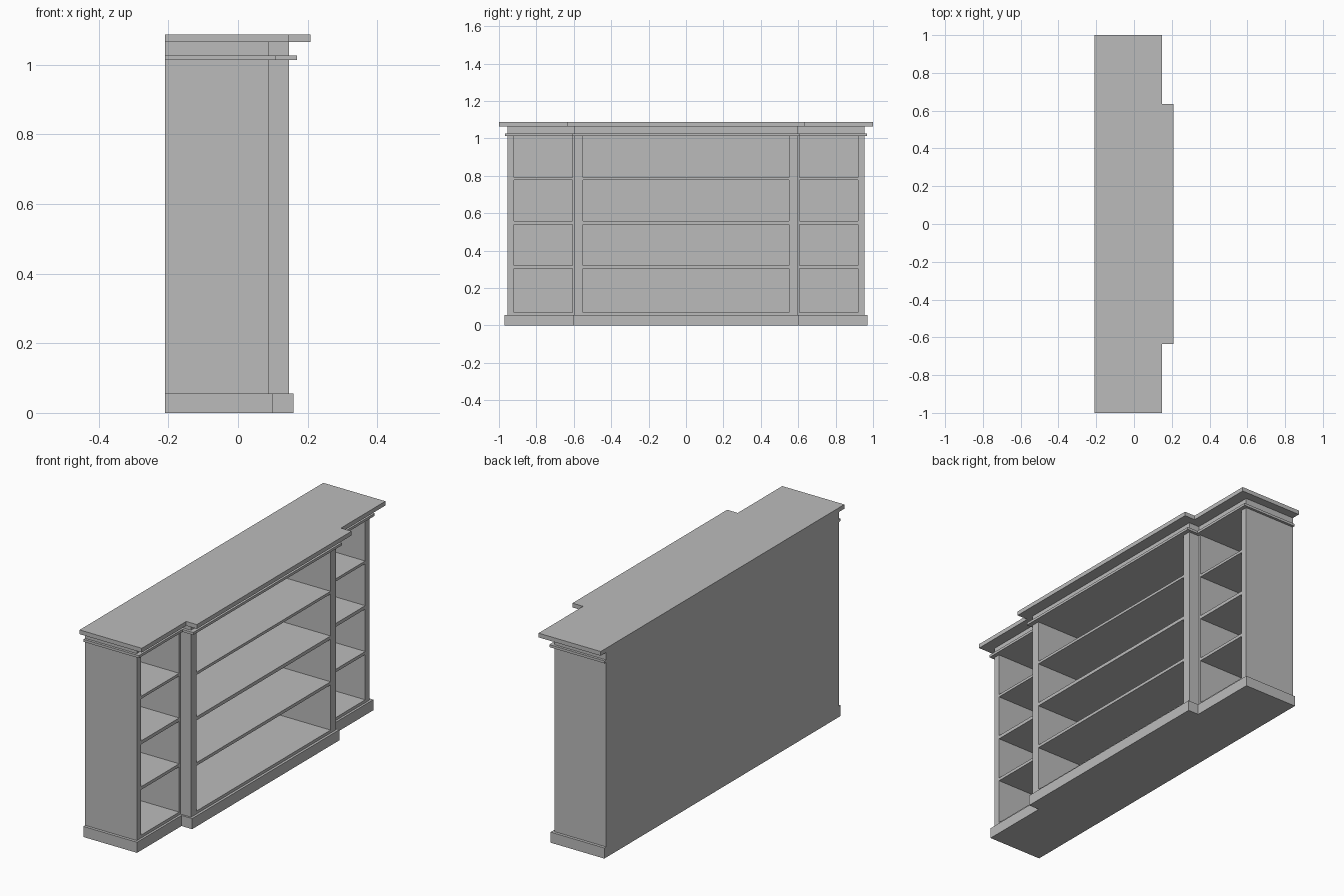
import bpy, bmesh

if "Cube" in bpy.data.objects:
    bpy.data.objects.remove(bpy.data.objects["Cube"])

paint = bpy.data.materials.new("plain_grey")
paint.diffuse_color = (0.5, 0.5, 0.5, 1)
paint.use_nodes = True
paint.node_tree.nodes["Principled BSDF"].inputs["Base Color"].default_value = paint.diffuse_color

BACK = -0.21      # rear face
WING = 0.087      # front of the side bays
BREAK = 0.147     # front of the projecting centre bay


def finish(name, bm):
    bmesh.ops.recalc_face_normals(bm, faces=bm.faces)
    me = bpy.data.meshes.new(name)
    bm.to_mesh(me)
    bm.free()
    me.materials.append(paint)
    ob = bpy.data.objects.new(name, me)
    bpy.context.collection.objects.link(ob)
    return ob


def extrude(name, outline, z0, z1):
    """Plan outline pushed up from z0 to z1."""
    bm = bmesh.new()
    face = bm.faces.new([bm.verts.new((x, y, z0)) for x, y in outline])
    up = bmesh.ops.extrude_face_region(bm, geom=[face])["geom"]
    bmesh.ops.translate(bm, vec=(0, 0, z1 - z0),
                        verts=[v for v in up if isinstance(v, bmesh.types.BMVert)])
    return finish(name, bm)


def board(name, x0, x1, y0, y1, z0, z1):
    return extrude(name, [(x0, y0), (x1, y0), (x1, y1), (x0, y1)], z0, z1)


def breakfront(name, wing_x, wing_y, mid_x, mid_y, z0, z1):
    """Full-width slab with a projecting centre."""
    half = [(BACK, wing_y), (wing_x, wing_y), (wing_x, mid_y), (mid_x, mid_y)]
    outline = half + [(x, -y) for x, y in reversed(half)]
    return extrude(name, outline, z0, z1)


# plinth, cornice moulding, frieze and top
breakfront("plinth", 0.099, 0.97, 0.16, 0.605, 0, 0.055)
breakfront("moulding", 0.108, 0.968, 0.17, 0.61, 1.013, 1.026)
breakfront("frieze", WING, 0.955, BREAK, 0.595, 1.026, 1.065)
breakfront("top", 0.147, 1.0, 0.208, 0.635, 1.065, 1.087)

# carcass
Z0, Z1 = 0.055, 1.013
INNER = -0.20
board("back_panel", BACK, INNER, -0.955, 0.955, Z0, Z1)
for side, s in (("left", -1), ("right", 1)):
    board(side + "_end_panel", INNER, WING, s * 0.92, s * 0.955, Z0, Z1)
    # divider: thick centre post with thin wing post beside it
    extrude(side + "_divider", [(INNER, s * 0.55), (BREAK, s * 0.55), (BREAK, s * 0.595),
                                (WING, s * 0.595), (WING, s * 0.607), (INNER, s * 0.607)], Z0, Z1)

# shelves, the lowest being the floor of each bay
levels = [(0.055, 0.07), (0.305, 0.321), (0.541, 0.559), (0.777, 0.791)]
for i, (a, b) in enumerate(levels):
    board(f"centre_shelf_{i}", INNER, BREAK, -0.55, 0.55, a, b)
    board(f"left_shelf_{i}", INNER, WING, -0.92, -0.607, a, b)
    board(f"right_shelf_{i}", INNER, WING, 0.607, 0.92, a, b)
